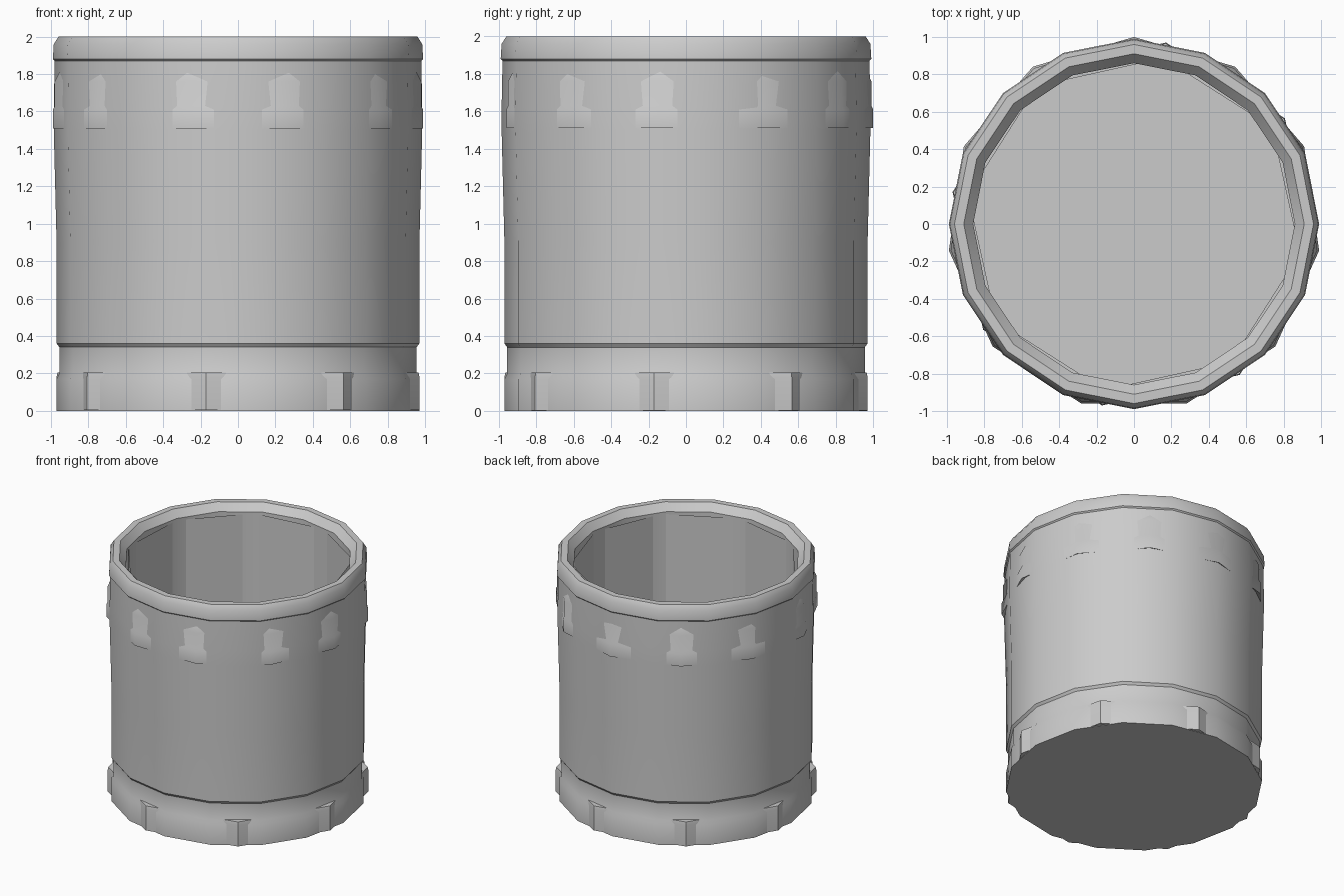
import bpy, bmesh
from math import sin, cos, radians, tau

if "Cube" in bpy.data.objects:
    bpy.data.objects.remove(bpy.data.objects["Cube"])


def revolve(name, profile, sides, start=0.0, cap_first=False, cap_last=False):
    """Turn an (r, z) profile into a low-sided shell; start is degrees from the front."""
    bm = bmesh.new()
    rings = []
    for r, z in profile:
        ring = []
        for i in range(sides):
            a = radians(start - 90) + tau * i / sides
            ring.append(bm.verts.new((r * cos(a), r * sin(a), z)))
        rings.append(ring)
    for low, high in zip(rings, rings[1:]):
        for i in range(sides):
            j = (i + 1) % sides
            bm.faces.new((low[i], low[j], high[j], high[i]))
    if cap_first:
        bm.faces.new(rings[0][::-1])
    if cap_last:
        bm.faces.new(rings[-1])
    mesh = bpy.data.meshes.new(name)
    bm.to_mesh(mesh)
    bm.free()
    obj = bpy.data.objects.new(name, mesh)
    bpy.context.collection.objects.link(obj)
    bpy.ops.object.select_all(action='DESELECT')
    obj.select_set(True)
    bpy.context.view_layer.objects.active = obj
    bpy.ops.object.shade_smooth_by_angle(angle=radians(35))
    return obj


# Main cup: foot, groove, flared wall, rim, inner wall and floor
revolve("cup_body", [
    (0.97, 0.0), (0.97, 0.17), (0.955, 0.20), (0.955, 0.34), (0.97, 0.36),
    (0.97, 0.90), (0.985, 1.50), (0.985, 1.62), (0.98, 1.87),
    (0.99, 1.88), (0.985, 1.96), (0.96, 2.0), (0.91, 2.0),
    (0.86, 1.94), (0.86, 0.10)], 16, 0, True, True)

# Foot blocks: eight-sided skirt whose corners show through the foot
revolve("foot_skirt", [(0.90, 0.003), (0.985, 0.003), (0.985, 0.18),
                       (0.98, 0.205), (0.90, 0.205)], 8, -10)

# Collar: eleven-sided band whose corners show through the upper wall
revolve("upper_collar", [(0.94, 1.54), (1.0, 1.51), (1.0, 1.61), (0.99, 1.63),
                         (0.99, 1.76), (0.94, 1.86)], 11, 180 / 11)

# Liner: coarser inner sleeve cutting across the round opening
liner = revolve("inner_liner", [(0.87, 1.92), (0.87, 0.11)], 9, 7)
